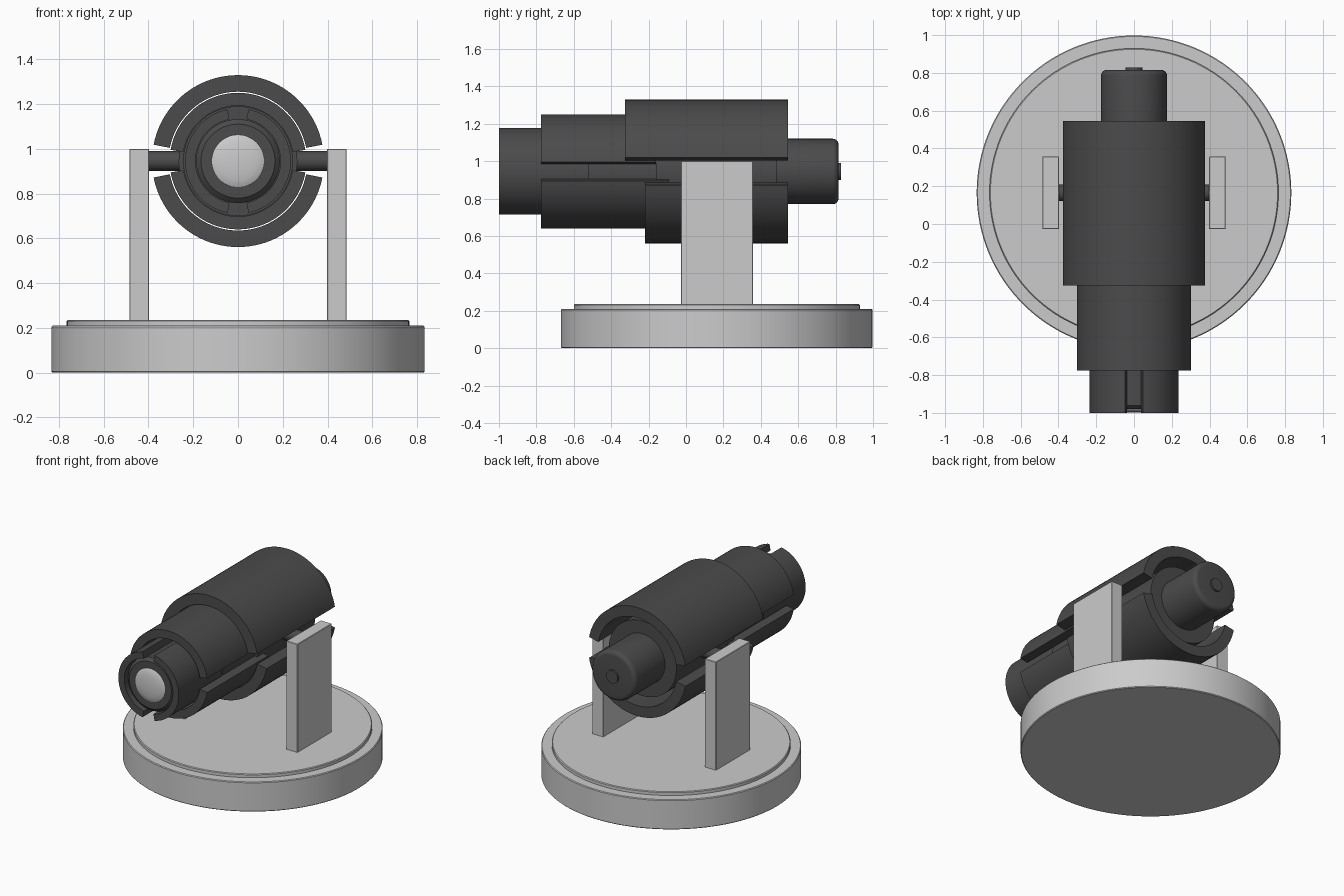
import bpy, bmesh
from math import radians, cos, sin

if "Cube" in bpy.data.objects:
    bpy.data.objects.remove(bpy.data.objects["Cube"])

AXIS_Z = 0.945      # height of the barrel axis
PIVOT_Y = 0.165     # centre of base and pivot

dark = bpy.data.materials.new("dark_grey")
dark.diffuse_color = (0.07, 0.07, 0.07, 1)
dark.use_nodes = True
dark.node_tree.nodes["Principled BSDF"].inputs["Base Color"].default_value = dark.diffuse_color


def finish(bm, name, mat=None, smooth=True):
    bmesh.ops.remove_doubles(bm, verts=bm.verts, dist=1e-5)
    bmesh.ops.recalc_face_normals(bm, faces=bm.faces)
    me = bpy.data.meshes.new(name)
    bm.to_mesh(me)
    bm.free()
    ob = bpy.data.objects.new(name, me)
    bpy.context.collection.objects.link(ob)
    if mat:
        me.materials.append(mat)
    if smooth:
        bpy.ops.object.select_all(action='DESELECT')
        ob.select_set(True)
        bpy.context.view_layer.objects.active = ob
        bpy.ops.object.shade_smooth_by_angle(angle=radians(30))
    return ob


def lathe(name, profile, frame, mat=None, a0=0, a1=360, closed=False, seg=96):
    """Revolve (radius, along) points; frame maps (u, v, along) to a position."""
    bm = bmesh.new()
    full = a1 - a0 >= 360
    n = max(3, round(seg * (a1 - a0) / 360))
    rings = []
    for i in range(n + 1):
        a = radians(a0 + (a1 - a0) * i / n)
        rings.append([bm.verts.new(frame(r * cos(a), r * sin(a), h)) for r, h in profile])
    m = len(profile)
    for p, q in zip(rings, rings[1:]):
        for j in range(m if closed else m - 1):
            k = (j + 1) % m
            vs = [p[j], p[k], q[k], q[j]]
            if profile[j][0] == 0:
                vs = [p[j], p[k], q[k]]
            elif profile[k][0] == 0:
                vs = [p[j], p[k], q[j]]
            bm.faces.new(vs)
    if not full:
        bm.faces.new(rings[0])
        bm.faces.new(rings[-1])
    return finish(bm, name, mat)


def along_y(u, v, h):
    return (u, h, AXIS_Z + v)


def along_z(u, v, h):
    return (u, PIVOT_Y + v, h)


def along_x(u, v, h):
    return (h, PIVOT_Y + u, AXIS_Z + v)


def shell(name, r0, r1, y0, y1, a0, a1):
    prof = [(r0, y0), (r1, y0), (r1, y1), (r0, y1)]
    return lathe(name, prof, along_y, dark, a0, a1, True)


# Stepped round base
lathe("base", [(0, 0), (0.828, 0), (0.833, 0.005), (0.833, 0.205), (0.828, 0.21),
               (0.765, 0.21), (0.765, 0.23), (0.76, 0.235), (0, 0.235)], along_z, seg=128)

# Upright supports and pivot pins
for side, s in (("left", -1), ("right", 1)):
    bm = bmesh.new()
    bmesh.ops.create_cube(bm, size=1)
    for v in bm.verts:
        v.co = (s * 0.441 + v.co.x * 0.088, PIVOT_Y + v.co.y * 0.385, 0.61 + v.co.z * 0.78)
    bmesh.ops.bevel(bm, geom=bm.edges[:], offset=0.003, segments=1, affect='EDGES')
    finish(bm, side + "_support", smooth=False)
    lathe(side + "_pivot_pin", [(0, s * 0.2), (0.044, s * 0.2), (0.044, s * 0.41), (0, s * 0.41)],
          along_x, dark, seg=32)

# Core body with stepped ends and rounded tail
tail = [(0.145 + 0.03 * cos(radians(a)), 0.785 + 0.03 * sin(radians(a))) for a in range(0, 91, 15)]
lathe("core_body", [(0, -0.98), (0.165, -0.98), (0.187, -0.96), (0.187, -0.52), (0.245, -0.52),
                    (0.245, -0.16), (0.265, -0.16), (0.265, 0.485), (0.175, 0.485)]
      + tail + [(0, 0.815)], along_y, dark)
lathe("tail_button", [(0, 0.8), (0.045, 0.8), (0.045, 0.828), (0, 0.828)], along_y, dark, seg=32)

# Front barrel ring, split top and bottom
shell("barrel_half_right", 0.19, 0.236, -1.0, -0.515, -78.5, 78.5)
shell("barrel_half_left", 0.19, 0.236, -1.0, -0.515, 101.5, 258.5)

# Middle and outer jacket halves
shell("middle_jacket_top", 0.247, 0.305, -0.775, -0.16, 9.5, 170.5)
shell("middle_jacket_bottom", 0.247, 0.305, -0.775, -0.09, 189.5, 350.5)
shell("outer_jacket_top", 0.31, 0.384, -0.325, 0.545, 11, 169)
shell("outer_jacket_bottom", 0.31, 0.384, -0.22, 0.545, 191, 349)

# Domed lens
dome = [(0.12 * sin(radians(a)), -0.975 - 0.023 * cos(radians(a))) for a in range(0, 91, 15)]
lathe("lens", dome, along_y, seg=48)
